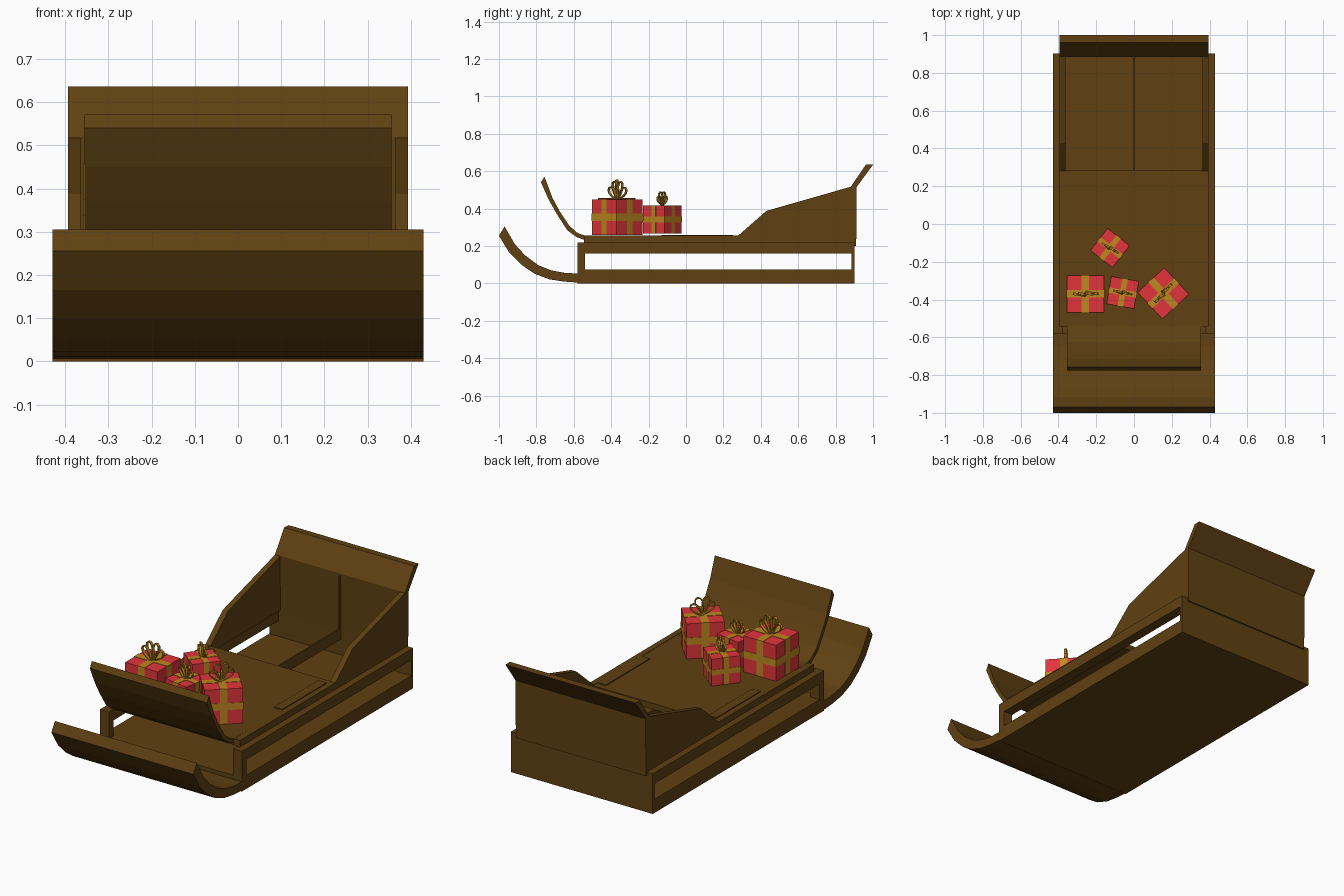
import bpy, bmesh, math
from mathutils import Vector, Matrix

if "Cube" in bpy.data.objects:
    bpy.data.objects.remove(bpy.data.objects["Cube"])


def material(name, rgb):
    m = bpy.data.materials.new(name)
    m.diffuse_color = (*rgb, 1)
    m.use_nodes = True
    m.node_tree.nodes["Principled BSDF"].inputs["Base Color"].default_value = m.diffuse_color
    return m


WOOD = material("dark_wood", (0.115, 0.052, 0.006))
RED = material("gift_red", (0.75, 0.036, 0.043))
GOLD = material("ribbon_gold", (0.52, 0.25, 0.014))


def finish(name, bm, mat):
    bmesh.ops.recalc_face_normals(bm, faces=bm.faces)
    me = bpy.data.meshes.new(name)
    bm.to_mesh(me)
    bm.free()
    me.materials.append(mat)
    ob = bpy.data.objects.new(name, me)
    bpy.context.collection.objects.link(ob)
    return ob


def box(name, x0, x1, y0, y1, z0, z1, mat=WOOD):
    bm = bmesh.new()
    bmesh.ops.create_cube(bm, size=1)
    for v in bm.verts:
        v.co = Vector((x1 if v.co.x > 0 else x0,
                       y1 if v.co.y > 0 else y0,
                       z1 if v.co.z > 0 else z0))
    return finish(name, bm, mat)


def profile(name, pts, x0, x1, mat=WOOD):
    """Extrude a (y, z) outline from x0 to x1."""
    bm = bmesh.new()
    f = bm.faces.new([bm.verts.new((x0, y, z)) for y, z in pts])
    r = bmesh.ops.extrude_face_region(bm, geom=[f])
    vs = [g for g in r["geom"] if isinstance(g, bmesh.types.BMVert)]
    bmesh.ops.translate(bm, vec=(x1 - x0, 0, 0), verts=vs)
    return finish(name, bm, mat)


def mirrored(ob):
    ob.modifiers.new("mirror", "MIRROR")
    return ob


# Lower base: flat plate with a curled front
box("base_plate", -0.43, 0.43, -0.58, 0.90, 0, 0.075)
lower = [(-0.58, 0.005), (-0.65, 0.01), (-0.73, 0.022), (-0.81, 0.052),
         (-0.88, 0.1), (-0.945, 0.165), (-1.0, 0.255)]
upper = [(-0.97, 0.305), (-0.915, 0.21), (-0.86, 0.15), (-0.79, 0.098),
         (-0.72, 0.07), (-0.65, 0.057), (-0.58, 0.053)]
profile("base_curl", lower + upper, -0.43, 0.43)

# Base frame: posts, side rails, centre beam, closed back
mirrored(box("front_post", 0.375, 0.43, -0.58, -0.54, 0.07, 0.22))
mirrored(box("side_rail", 0.375, 0.43, -0.58, 0.90, 0.16, 0.22))
box("centre_beam", -0.004, 0.004, 0.2, 0.885, 0.16, 0.22)
box("base_back", -0.43, 0.43, 0.885, 0.902, 0.0, 0.22)

# Deck with tall curled front
box("deck", -0.37, 0.37, -0.545, 0.285, 0.222, 0.255)
profile("front_curl",
        [(-0.44, 0.222), (-0.54, 0.232), (-0.585, 0.248), (-0.635, 0.285),
         (-0.69, 0.37), (-0.735, 0.45), (-0.775, 0.54), (-0.757, 0.572),
         (-0.715, 0.46), (-0.675, 0.385), (-0.625, 0.31), (-0.58, 0.27),
         (-0.54, 0.256), (-0.44, 0.256)], -0.355, 0.355)
mirrored(box("deck_pad", 0.31, 0.36, -0.13, 0.25, 0.254, 0.260))

# Side walls rising to the back
mirrored(profile("side_wall",
                 [(-0.545, 0.22), (0.9, 0.22), (0.9, 0.517), (0.88, 0.517),
                  (0.43, 0.388), (0.28, 0.257), (-0.545, 0.257)],
                 0.363, 0.394))

# Back wall with flared top
profile("back_wall", [(0.885, 0.2), (0.91, 0.2), (0.912, 0.515), (1.0, 0.635),
                      (0.962, 0.636), (0.883, 0.52)], -0.394, 0.394)
box("back_wall_seam", -0.004, 0.004, 0.872, 0.89, 0.2, 0.51)


# Gifts
def bow(name, s):
    """Four thin upright ribbon loops, origin at the knot."""
    bm = bmesh.new()
    n = 12
    for tilt, length in ((-42, 0.085), (-14, 0.1), (16, 0.1), (45, 0.085)):
        rot = Matrix.Rotation(math.radians(tilt), 3, "Y")
        rows = []
        for i in range(n):
            a = 2 * math.pi * i / n
            h = (1 - math.cos(a)) / 2
            p = Vector((math.sin(a) * 0.021 * (0.3 + h), 0, h * length))
            rows.append([bm.verts.new(rot @ (p + Vector((0, w + tilt * 0.0002, 0))) * s)
                         for w in (-0.007, 0.007)])
        for i in range(n):
            a, b = rows[i], rows[(i + 1) % n]
            bm.faces.new((a[0], a[1], b[1], b[0]))
    ob = finish(name, bm, GOLD)
    mod = ob.modifiers.new("thickness", "SOLIDIFY")
    mod.thickness = 0.005
    mod.offset = 0
    return ob


def gift(name, x, y, size, angle, bow_angle, z=0.258):
    h, r, e = size / 2, size * 0.1, size / 2 + 0.002
    parts = [box(name, -h, h, -h, h, 0, size, RED),
             box(name + "_ribbon_across", -e, e, -r, r, 0.001, size + 0.002, GOLD),
             box(name + "_ribbon_along", -r, r, -e, e, 0.001, size + 0.002, GOLD),
             box(name + "_ribbon_belt", -e, e, -e, e, h - r, h + r, GOLD)]
    for ob in parts:
        ob.location = (x, y, z)
        ob.rotation_euler.z = math.radians(angle)
    b = bow(name + "_bow", size / 0.195)
    b.location = (x, y, z + size)
    b.rotation_euler.z = math.radians(bow_angle)


gift("gift_left", -0.257, -0.37, 0.197, 0, -8)
gift("gift_right", 0.155, -0.367, 0.192, 43, 40)
gift("gift_middle", -0.06, -0.363, 0.148, -10, -20)
gift("gift_rear", -0.127, -0.127, 0.148, -38, -40, 0.268)
